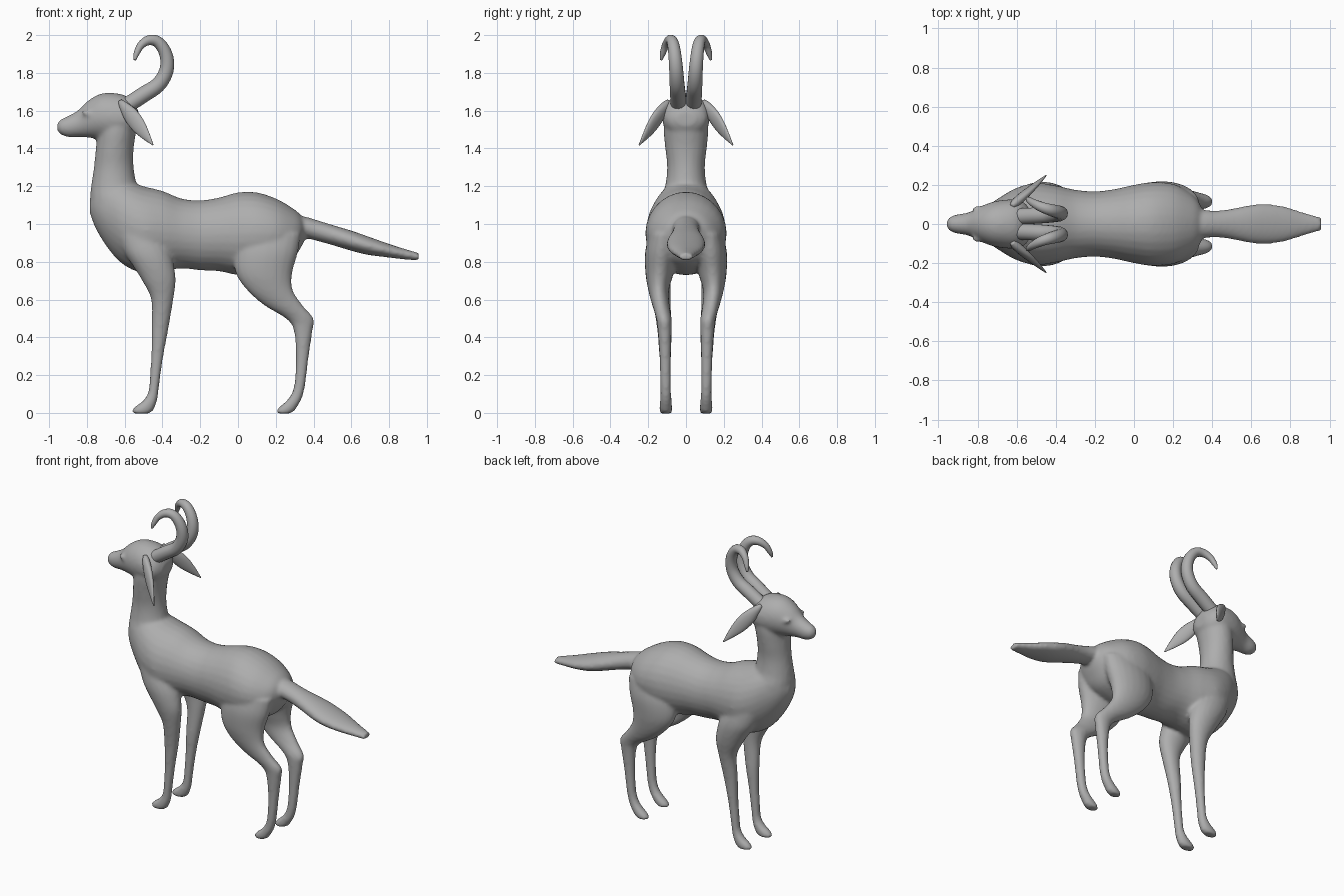
import bpy, bmesh, math
from mathutils import Vector, Matrix

coat = bpy.data.materials.new("grey coat")
coat.diffuse_color = (0.42, 0.42, 0.42, 1)


def smooth_rows(rows, steps=4):
    """Catmull-Rom interpolation of rows of numbers."""
    out = []
    for i in range(len(rows) - 1):
        a, b, c, d = (rows[max(0, min(len(rows) - 1, i + k))] for k in (-1, 0, 1, 2))
        for s in range(steps):
            t = s / steps
            out.append([0.5 * (2 * q + (r - p) * t + (2 * p - 5 * q + 4 * r - w) * t * t
                               + (3 * q - p - 3 * r + w) * t ** 3)
                        for p, q, r, w in zip(a, b, c, d)])
    out.append(list(rows[-1]))
    return out


def loft(bm, rings, sides=20):
    """Skin closed elliptical rings given as (centre, axis u, axis v)."""
    loops = []
    for c, u, v in rings:
        loops.append([bm.verts.new(c + u * math.cos(a) + v * math.sin(a))
                      for a in (2 * math.pi * k / sides for k in range(sides))])
    for p, q in zip(loops, loops[1:]):
        for k in range(sides):
            n = (k + 1) % sides
            bm.faces.new((p[k], p[n], q[n], q[k]))
    bm.faces.new(loops[0][::-1])
    bm.faces.new(loops[-1])


def along_x(bm, rows):
    """Rows: x, top z, bottom z, half width."""
    loft(bm, [(Vector((x, 0, (t + b) / 2)), Vector((0, w, 0)), Vector((0, 0, (t - b) / 2)))
              for x, t, b, w in smooth_rows(rows)], 28)


def along_z(bm, rows, side=1):
    """Rows: z, front x, back x, centre y, half width."""
    loft(bm, [(Vector(((f + b) / 2, side * y, z)), Vector(((b - f) / 2 + 0.003, 0, 0)),
               Vector((0, w + 0.003, 0))) for z, f, b, y, w in smooth_rows(rows)])


def finish(name, bm):
    bmesh.ops.recalc_face_normals(bm, faces=bm.faces)
    me = bpy.data.meshes.new(name)
    bm.to_mesh(me)
    bm.free()
    me.materials.append(coat)
    for p in me.polygons:
        p.use_smooth = True
    ob = bpy.data.objects.new(name, me)
    bpy.context.collection.objects.link(ob)
    return ob


body = bmesh.new()

# torso
along_x(body, [(-0.785, 1.12, 1.06, .03), (-0.75, 1.22, .97, .09), (-0.68, 1.25, .86, .14),
               (-0.6, 1.235, .78, .185), (-0.5, 1.2, .74, .21), (-0.4, 1.175, .75, .197),
               (-0.3, 1.135, .765, .175), (-0.2, 1.125, .755, .167), (-0.1, 1.14, .75, .178),
               (0, 1.167, .73, .2), (.1, 1.167, .735, .215), (.2, 1.135, .76, .205),
               (.28, 1.09, .8, .165), (.33, 1.05, .87, .115), (.36, 1.0, .93, .05)])

# neck
along_z(body, [(1.02, -.76, -.46, 0, .14), (1.12, -.78, -.49, 0, .135),
               (1.2, -.775, -.535, 0, .108), (1.3, -.76, -.555, 0, .097),
               (1.4, -.75, -.555, 0, .107), (1.5, -.74, -.54, 0, .116),
               (1.58, -.72, -.53, 0, .105), (1.63, -.69, -.56, 0, .07)])

# head and muzzle
along_x(body, [(-0.957, 1.53, 1.495, .018), (-0.94, 1.553, 1.475, .037), (-0.9, 1.572, 1.46, .05),
               (-0.85, 1.6, 1.461, .058), (-0.8, 1.648, 1.458, .082), (-0.74, 1.685, 1.45, .108),
               (-0.68, 1.695, 1.44, .122), (-0.6, 1.682, 1.45, .125), (-0.55, 1.64, 1.48, .1),
               (-0.525, 1.59, 1.52, .05)])

# tail
along_x(body, [(.27, 1.05, .92, .05), (.35, 1.04, .925, .07), (.42, 1.02, .91, .068),
               (.5, .995, .888, .078), (.6, .965, .858, .098), (.68, .937, .838, .102),
               (.77, .905, .826, .09), (.86, .875, .815, .062), (.957, .847, .806, .034)])

hind = [(.95, 0, .33, .12, .07), (.85, -.02, .315, .13, .084), (.74, -.01, .285, .14, .072),
        (.65, .05, .288, .145, .052), (.57, .14, .34, .133, .043), (.5, .255, .398, .117, .038),
        (.44, .297, .393, .113, .034), (.3, .31, .372, .11, .028), (.16, .302, .355, .108, .026),
        (.1, .285, .343, .107, .026), (.06, .255, .328, .107, .029), (.035, .225, .312, .107, .031),
        (.012, .205, .298, .107, .031), (-.004, .212, .27, .107, .026)]
fore = [(.95, -.64, -.4, .12, .075), (.85, -.6, -.36, .13, .082), (.78, -.555, -.342, .137, .073),
        (.7, -.505, -.332, .14, .058), (.6, -.457, -.345, .13, .046), (.45, -.455, -.37, .115, .036),
        (.3, -.457, -.398, .11, .029), (.16, -.466, -.418, .108, .026), (.1, -.476, -.425, .107, .026),
        (.06, -.505, -.432, .107, .029), (.035, -.54, -.441, .107, .031),
        (.012, -.56, -.452, .107, .031), (-.004, -.55, -.475, .107, .026)]

for side in (1, -1):
    # legs
    along_z(body, hind, side)
    along_z(body, fore, side)
    # brow over the eye
    bmesh.ops.create_uvsphere(body, u_segments=16, v_segments=10, radius=1, matrix=(
        Matrix.Translation((-.79, side * .075, 1.583)) @ Matrix.Rotation(.25, 4, 'Y')
        @ Matrix.Diagonal((.04, .02, .016, 1))))

ob = finish("body", body)
fuse = ob.modifiers.new("fuse", 'REMESH')
fuse.mode = 'VOXEL'
fuse.voxel_size = 0.011
fuse.use_smooth_shade = True
soften = ob.modifiers.new("soften", 'SMOOTH')
soften.factor = 0.5
soften.iterations = 7

# horns: x, y, z, radius
horn = smooth_rows([(-.6, .038, 1.62, .042), (-.5, .043, 1.685, .042), (-.425, .047, 1.735, .04),
                    (-.383, .051, 1.8, .038), (-.375, .056, 1.865, .036), (-.393, .063, 1.925, .033),
                    (-.43, .073, 1.967, .03), (-.475, .088, 1.972, .026), (-.515, .108, 1.945, .02),
                    (-.538, .124, 1.9, .015), (-.546, .132, 1.868, .006)])
# ears: distance along the ear, half width, half thickness
ear = smooth_rows([(-.12, .012, .012), (0, .026, .022), (.25, .043, .022), (.5, .042, .017),
                   (.75, .026, .011), (1, .003, .003)])

for side, label in ((1, "left"), (-1, "right")):
    bm = bmesh.new()
    pts = [Vector((x, side * y, z)) for x, y, z, r in horn]
    rings = []
    for i, p in enumerate(pts):
        d = (pts[min(i + 1, len(pts) - 1)] - pts[max(i - 1, 0)]).normalized()
        u = d.cross(Vector((0, 1, 0))).normalized()
        rings.append((p, u * horn[i][3], d.cross(u) * horn[i][3]))
    loft(bm, rings, 14)
    finish(label + "_horn", bm)

    bm = bmesh.new()
    root = Vector((-.605, side * .11, 1.625))
    axis = Vector((-.45, side * .248, 1.418)) - root
    wide = Vector((.6, side * .3, .68))
    wide = (wide - axis * wide.dot(axis) / axis.length_squared).normalized()
    thick = axis.cross(wide).normalized()
    loft(bm, [(root + axis * t, wide * w, thick * h) for t, w, h in ear], 16)
    finish(label + "_ear", bm)
